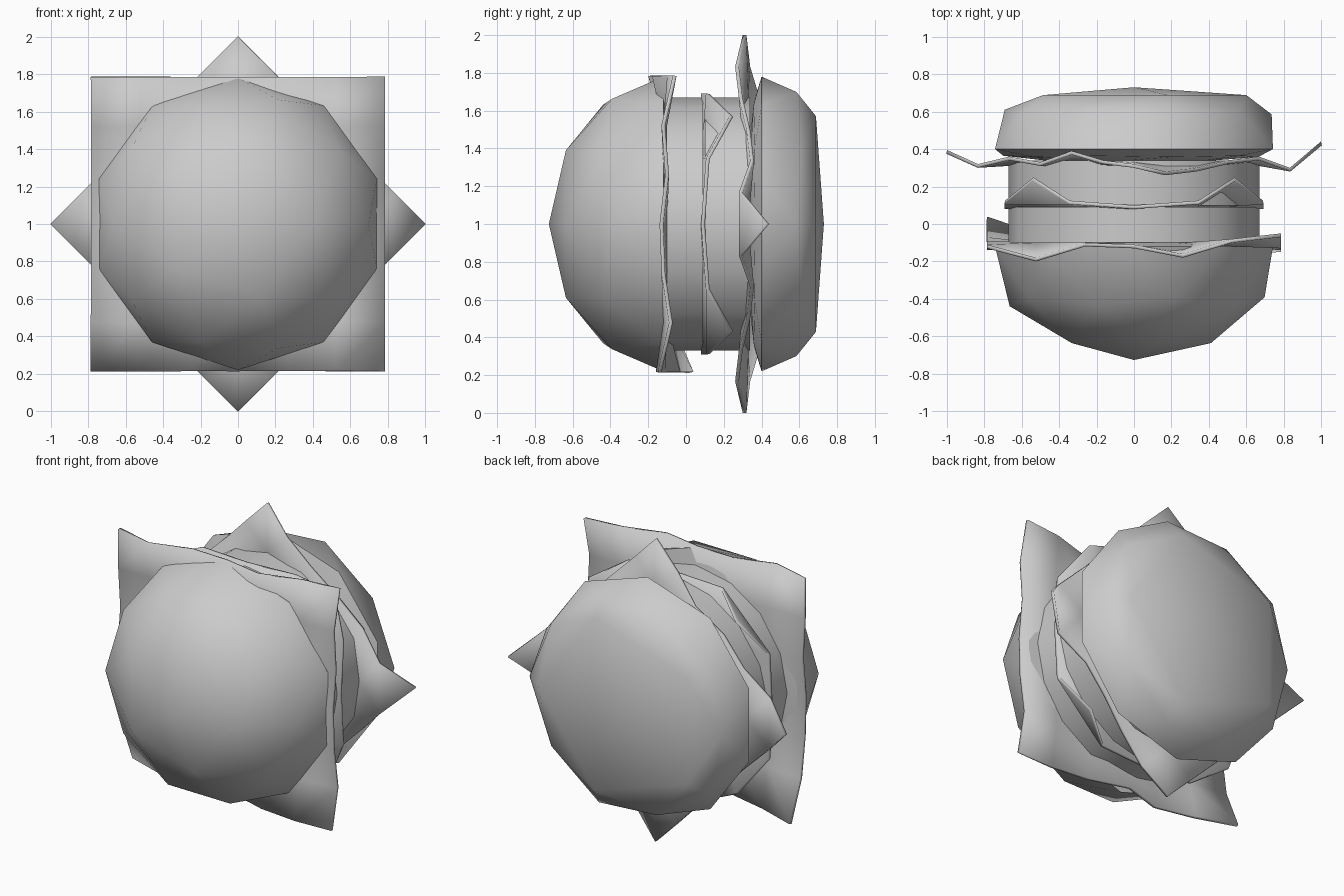
import bpy, bmesh, math

if "Cube" in bpy.data.objects:
    bpy.data.objects.remove(bpy.data.objects["Cube"])

CZ = 1.0  # height of the burger's axis (it lies along y)


def finish(name, bm, angle=50, thickness=0):
    bmesh.ops.recalc_face_normals(bm, faces=bm.faces[:])
    for f in bm.faces:
        f.smooth = True
    me = bpy.data.meshes.new(name)
    bm.to_mesh(me)
    bm.free()
    me.set_sharp_from_angle(angle=math.radians(angle))
    ob = bpy.data.objects.new(name, me)
    bpy.context.collection.objects.link(ob)
    if thickness:
        mod = ob.modifiers.new("thickness", 'SOLIDIFY')
        mod.thickness = thickness
        mod.offset = 0
    return ob


def lerp_table(table, t):
    for (a, *va), (b, *vb) in zip(table, table[1:]):
        if t <= b + 1e-4:
            k = (t - a) / (b - a)
            return [p + (q - p) * k for p, q in zip(va, vb)]
    return table[-1][1:]


def bun(name, direction, table, y_rim, under):
    """Low icosphere reshaped: table rows are (cos polar, radius, y offset)."""
    bm = bmesh.new()
    bmesh.ops.create_icosphere(bm, subdivisions=2, radius=1)
    for v in bm.verts:
        x, y, c = v.co
        ring = math.hypot(x, y)
        if c > -0.01:
            r, h = lerp_table(table, max(c, 0))
        else:
            r, h = 0.78 * ring, c * under
        k = r / ring if ring > 1e-4 else 0
        v.co = (x * k, y_rim + direction * h, CZ + y * k)
    finish(name, bm, 60)


def sheet(name, n, place, thickness=0.02):
    """Grid of n x n cells, each corner positioned by place(i, j)."""
    bm = bmesh.new()
    vs = [[bm.verts.new(place(i, j)) for j in range(n + 1)] for i in range(n + 1)]
    for i in range(n):
        for j in range(n):
            bm.faces.new((vs[i][j], vs[i + 1][j], vs[i + 1][j + 1], vs[i][j + 1]))
    finish(name, bm, 60, thickness)


# Buns: domed top bun in front, flatter bottom bun at the back
R = 0.78
bun("top_bun", -1, [(0, R, 0), (0.447, 0.894 * R, 0.271), (0.526, 0.851 * R, 0.319),
                    (0.851, 0.526 * R, 0.516), (1, 0, 0.606)], -0.12, 0.04)
bun("bottom_bun", 1, [(0, R, 0), (0.447, 0.735, 0.185), (0.526, 0.69, 0.21),
                      (0.851, 0.60, 0.288), (1, 0, 0.33)], 0.40, 0.08)

# Two patties
for name, y0, y1 in (("front_patty", -0.10, 0.09), ("back_patty", 0.10, 0.34)):
    bm = bmesh.new()
    bmesh.ops.create_cone(bm, cap_ends=True, segments=16, radius1=0.67, radius2=0.67, depth=y1 - y0)
    for v in bm.verts:
        x, y, z = v.co
        v.co = (x, (y0 + y1) / 2 + z, CZ + y)
    finish(name, bm)


# Cheese with its four corners folded back over the patty
def cheese(i, j):
    a, b = i - 2, j - 2
    s = 0.345
    if abs(a) == 2 and abs(b) == 2:
        return (0.27 * a, 0.24, CZ + 0.285 * b)
    edge = abs(a) == 2 or abs(b) == 2
    y = 0.115 if edge and abs(a) + abs(b) == 3 else 0.09
    return (s * a, y, CZ + s * b)


sheet("cheese_slice", 4, cheese)

# Square lettuce leaf with a rippled rim, behind the top bun
TOP = [-0.12, -0.19, -0.11, -0.12, -0.17, -0.09, -0.06]
BOTTOM = [0.03, -0.06, -0.12, -0.04, -0.12, -0.15, -0.14]
SIDE = [0, -0.08, -0.12, -0.13, -0.10, -0.12, 0]


def square_leaf(i, j):
    s = 0.785 / 3
    if j == 6:
        y = TOP[i]
    elif j == 0:
        y = BOTTOM[i]
    elif i in (0, 6):
        y = SIDE[j]
    else:
        y = -0.11
    return ((i - 3) * s, y, CZ + (j - 3) * s)


sheet("front_lettuce", 6, square_leaf)

# Diamond lettuce leaf, in front of the bottom bun
RIGHT = [0.43, 0.29, 0.35, 0.33, 0.29, 0.27, 0.31]
LEFT = [0.385, 0.31, 0.35, 0.32, 0.38, 0.33, 0.31]


def diamond_leaf(i, j):
    x, z = (i - j) / 6, (i + j - 6) / 6
    y = 0.32
    if i in (0, 6) or j in (0, 6):
        y = (RIGHT if x >= 0 else LEFT)[6 - abs(i - j)]
    return (x, y, CZ + z)


sheet("back_lettuce", 6, diamond_leaf)
